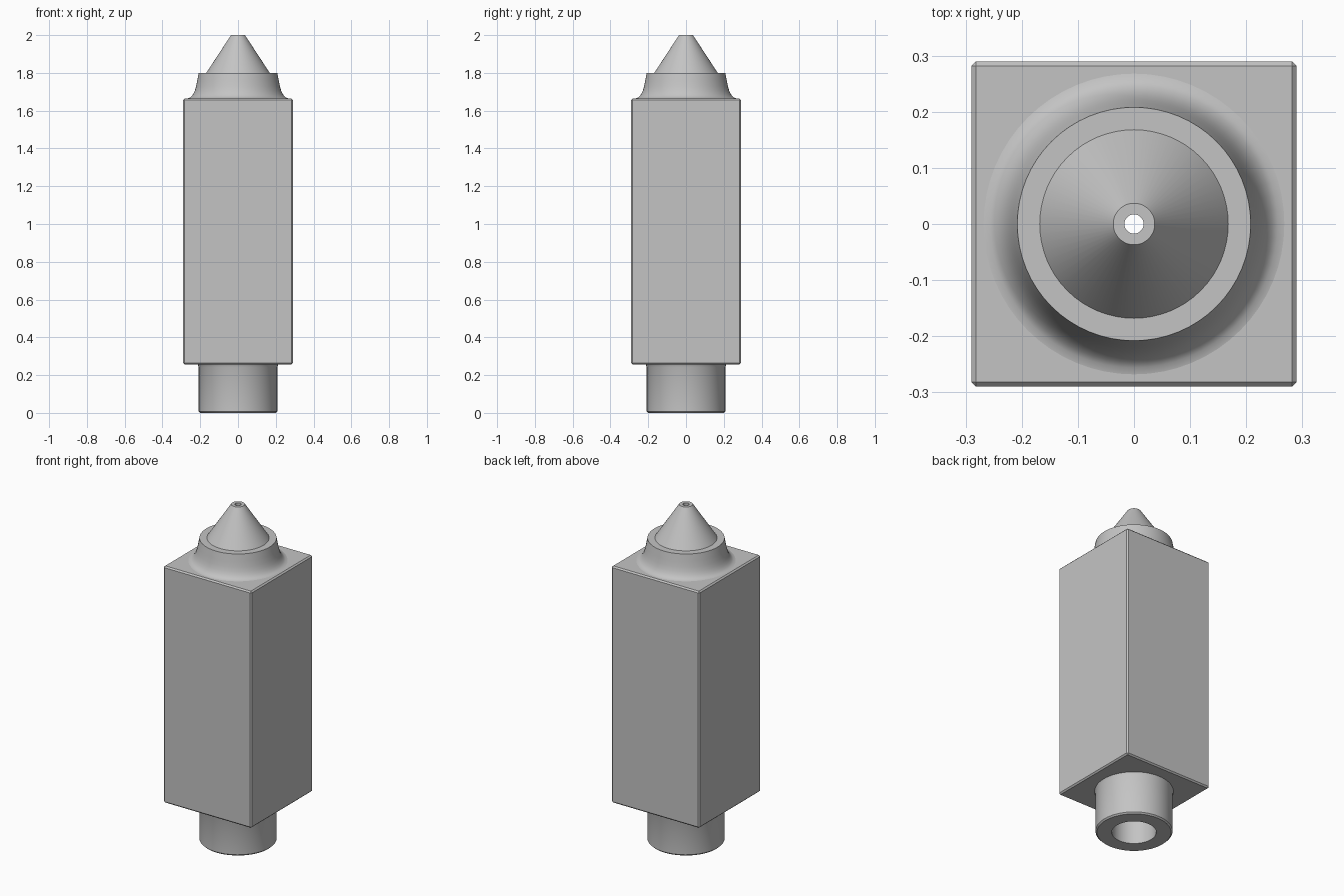
import bpy
import bmesh
from math import radians, pi, sin, cos

cube = bpy.data.objects.get("Cube")
if cube:
    bpy.data.objects.remove(cube, do_unlink=True)

SIDES = 64
BORE = 0.12
BODY_LOW, BODY_HIGH = 0.255, 1.665
BODY_WIDTH = 0.58

grey = bpy.data.materials.new("light grey")
grey.use_nodes = True
grey.diffuse_color = (0.55, 0.55, 0.55, 1)
grey.node_tree.nodes["Principled BSDF"].inputs["Base Color"].default_value = (0.55, 0.55, 0.55, 1)


def add_object(name, bm):
    bmesh.ops.recalc_face_normals(bm, faces=bm.faces)
    mesh = bpy.data.meshes.new(name)
    bm.to_mesh(mesh)
    bm.free()
    obj = bpy.data.objects.new(name, mesh)
    bpy.context.collection.objects.link(obj)
    mesh.materials.append(grey)
    return obj


def activate(obj):
    bpy.ops.object.select_all(action="DESELECT")
    obj.select_set(True)
    bpy.context.view_layer.objects.active = obj


def lathe(name, profile):
    """Spin a closed (radius, height) outline into a hollow ring."""
    bm = bmesh.new()
    rings = []
    for i in range(SIDES):
        a = 2 * pi * i / SIDES
        rings.append([bm.verts.new((r * cos(a), r * sin(a), z)) for r, z in profile])
    n = len(profile)
    for i in range(SIDES):
        here, after = rings[i], rings[(i + 1) % SIDES]
        for j in range(n):
            k = (j + 1) % n
            bm.faces.new((here[j], after[j], after[k], here[k]))
    obj = add_object(name, bm)
    activate(obj)
    bpy.ops.object.shade_smooth_by_angle(angle=radians(30))
    return obj


# Lower stem with chamfered rim and a small undercut flare
lathe("stem", [(BORE, 0), (0.2, 0), (0.208, 0.008), (0.208, 0.243),
               (0.213, BODY_LOW), (BORE, BODY_LOW)])

# Square body with chamfered edges
bm = bmesh.new()
bmesh.ops.create_cube(bm, size=1)
for v in bm.verts:
    v.co.x *= BODY_WIDTH
    v.co.y *= BODY_WIDTH
    v.co.z = BODY_LOW if v.co.z < 0 else BODY_HIGH
bmesh.ops.bevel(bm, geom=bm.edges[:], offset=0.008, segments=1, affect="EDGES")
body = add_object("body", bm)

# Central bore through the body
bm = bmesh.new()
bmesh.ops.create_cone(bm, cap_ends=True, segments=SIDES, radius1=BORE, radius2=BORE, depth=4)
cutter = add_object("bore_cutter", bm)
cutter.hide_render = True
cut = body.modifiers.new("bore", "BOOLEAN")
cut.operation = "DIFFERENCE"
cut.solver = "EXACT"
cut.object = cutter
activate(body)
bpy.ops.object.modifier_apply(modifier=cut.name)
bpy.data.objects.remove(cutter, do_unlink=True)
bpy.ops.object.shade_smooth_by_angle(angle=radians(30))

# Collar: concave foot blending into a slight taper
foot = [(0.268, BODY_HIGH), (0.256, 1.668), (0.246, 1.676), (0.237, 1.688),
        (0.229, 1.705), (0.222, 1.728), (0.216, 1.757), (0.208, 1.8)]
lathe("collar", [(BORE, BODY_HIGH)] + foot + [(BORE, 1.8)])

# Conical tip with a fine outlet
lathe("tip", [(BORE, 1.8), (0.168, 1.8), (0.037, 2.0), (0.017, 2.0), (0.017, 1.94)])
